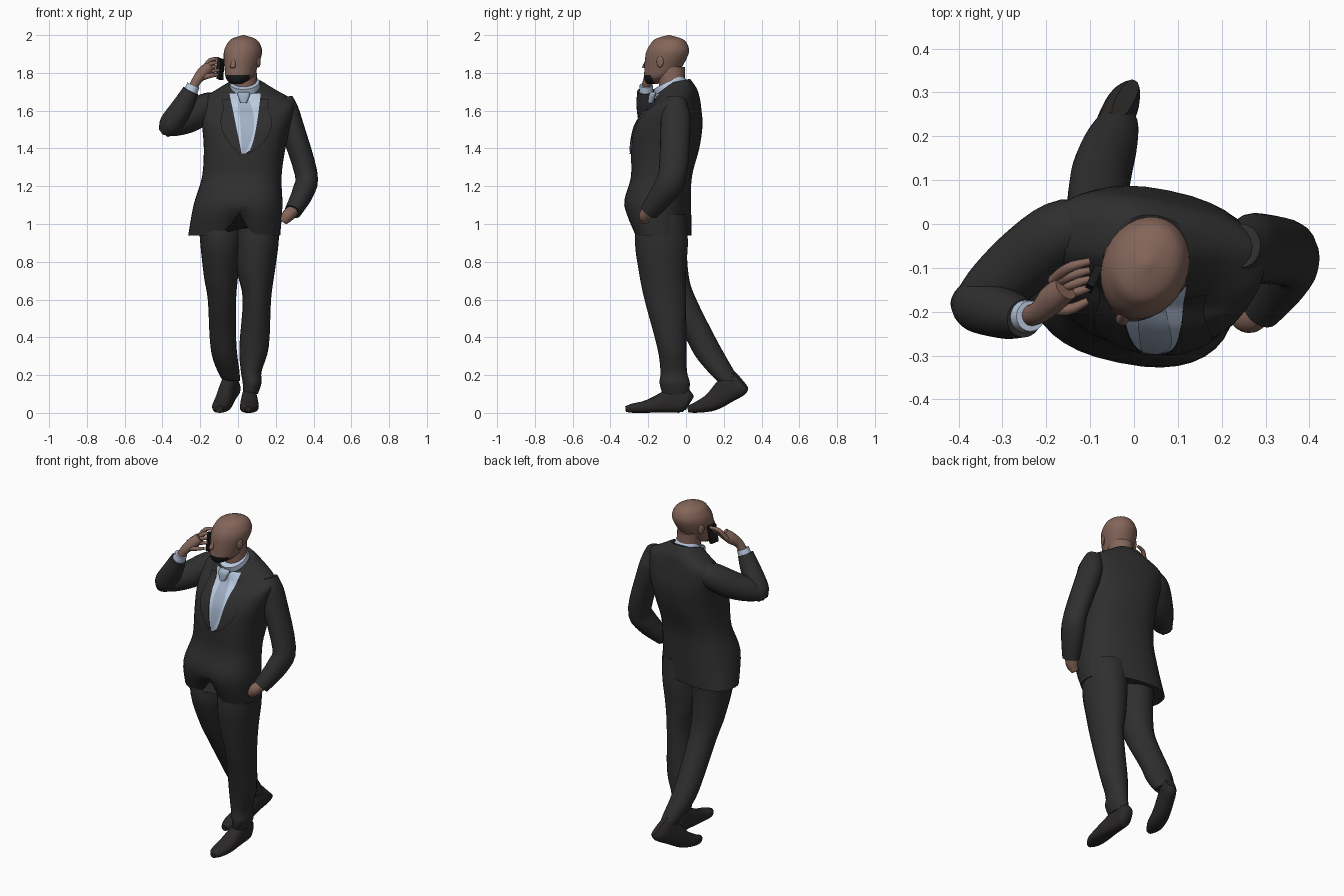
import bpy, bmesh, math
from mathutils import Vector, Matrix
from mathutils.bvhtree import BVHTree

if "Cube" in bpy.data.objects:
    bpy.data.objects.remove(bpy.data.objects["Cube"])


def material(name, red, green, blue):
    mat = bpy.data.materials.new(name)
    mat.use_nodes = True
    mat.diffuse_color = (red, green, blue, 1)
    shader = mat.node_tree.nodes["Principled BSDF"]
    shader.inputs["Base Color"].default_value = mat.diffuse_color
    shader.inputs["Roughness"].default_value = 0.8
    return mat


SUIT = material("charcoal cloth", .028, .028, .028)
SKIN = material("brown skin", .23, .13, .1)
SHIRT = material("pale blue shirt", .5, .6, .76)
TIE = material("grey blue tie", .35, .43, .55)
SHOE = material("dark leather", .024, .022, .021)
BLACK = material("black", .01, .01, .01)

UP, BACK = Vector((0, 0, 1)), Vector((0, 1, 0))
FACE = Vector((-.4, -.9, 0)).normalized()    # direction of the gaze
SIDE = FACE.cross(UP)                        # towards the right ear
HEAD = Vector((.025, -.1, 0))
YAW = math.atan2(-SIDE.y, -SIDE.x)


def finish(name, bm, *mats):
    bmesh.ops.recalc_face_normals(bm, faces=bm.faces)
    mesh = bpy.data.meshes.new(name)
    bm.to_mesh(mesh)
    bm.free()
    for mat in mats:
        mesh.materials.append(mat)
    mesh.shade_smooth()
    mesh.set_sharp_from_angle(angle=math.radians(50))
    obj = bpy.data.objects.new(name, mesh)
    bpy.context.collection.objects.link(obj)
    return obj


def smooth_rows(rows, steps):
    """Catmull-Rom interpolation through rows of numbers."""
    out = []
    last = len(rows) - 1
    for i in range(last):
        near = [rows[max(i - 1, 0)], rows[i], rows[i + 1], rows[min(i + 2, last)]]
        for k in range(steps):
            t = k / steps
            out.append([b + t / 2 * (c - a + t * (2 * a - 5 * b + 4 * c - d + t * (3 * (b - c) + d - a)))
                        for a, b, c, d in zip(*near)])
    return out + [list(rows[last])]


def signed_power(value, power):
    return math.copysign(abs(value) ** power, value)


def loft(name, rows, *mats, ref=None, turn=0, power=2, sides=20, tweak=None):
    """Skin rings (x, y, z, half width[, half depth]); flat rings unless ref is given."""
    rows = smooth_rows([(*row, row[3])[:5] for row in rows], 4)
    bm = bmesh.new()
    rings = []
    for i, (x, y, z, width, depth) in enumerate(rows):
        s = Vector((math.cos(turn), math.sin(turn), 0))
        u = UP.cross(s)
        if ref:
            ahead, behind = rows[min(i + 1, len(rows) - 1)], rows[max(i - 1, 0)]
            along = Vector(ahead[:3]) - Vector(behind[:3])
            s = ref.cross(along).normalized()
            u = along.cross(s).normalized()
        ring = []
        for k in range(sides):
            angle = k * math.tau / sides
            p = (Vector((x, y, z)) + s * width * signed_power(math.cos(angle), 2 / power)
                 + u * depth * signed_power(math.sin(angle), 2 / power))
            if tweak:
                tweak(p)
            p.z = max(p.z, 0)
            ring.append(bm.verts.new(p))
        rings.append(ring)
    for low, high in zip(rings, rings[1:]):
        for k in range(sides):
            n = (k + 1) % sides
            bm.faces.new((low[k], low[n], high[n], high[k]))
    bm.faces.new(rings[0])
    bm.faces.new(rings[-1])
    return finish(name, bm, *mats)


# Jacket, with a cutaway front hem and a neckline that dips at the front
def jacket_shape(p):
    if p.z < 1.1 and p.y < -.18:
        p.z += .75 * math.exp(-(p.x / .05) ** 2) * (1.1 - p.z)
    if p.z > 1.6:
        slope = .75 if p.y < -.07 else .2
        p.z += slope * (p.y + .07) * min(1, (p.z - 1.6) / .14)


jacket = loft("jacket", [
    (-.02, -.12, .94, .245, .14), (0, -.15, 1.1, .235, .17), (.02, -.13, 1.25, .21, .155),
    (.035, -.11, 1.4, .215, .175), (.045, -.09, 1.52, .235, .17), (.05, -.065, 1.61, .25, .135),
    (.05, -.055, 1.66, .24, .115), (.045, -.055, 1.7, .17, .105), (.04, -.07, 1.75, .085, .09)],
    SUIT, turn=-.2, power=2.4, sides=36, tweak=jacket_shape)

chest = BVHTree.FromPolygons([v.co.copy() for v in jacket.data.vertices],
                             [list(f.vertices) for f in jacket.data.polygons])


def right_edge(t):
    """Right side of the jacket opening, from its tip (t = 0) to the neck (t = 1)."""
    return .02 - .065 * t


def left_edge(t):
    return .035 + .085 * t ** .4


def plate(name, mat, left, right, lift, top=1):
    """Thin panel laid over the chest between two edges of the opening."""
    bm = bmesh.new()
    grid, depth, across, down = [], -.17, 8, 16
    for j in range(down, -1, -1):
        t = top * j / down
        z = 1.37 + .32 * t
        line = []
        for k in range(across + 1):
            x = left(t) + (right(t) - left(t)) * k / across
            hit = chest.ray_cast(Vector((x, -1, z)), BACK)[0]
            depth = hit.y if hit and hit.y < -.1 else depth
            line.append(bm.verts.new((x, depth - lift, z)))
        grid.append(line)
    for a, b in zip(grid, grid[1:]):
        for k in range(across):
            bm.faces.new((a[k], a[k + 1], b[k + 1], b[k]))
    return finish(name, bm, mat)


# Shirt front, tie and lapels
def lapel_width(t):
    return .08 * math.sin(math.pi * min(t + .05, .8))


plate("shirt_front", SHIRT, right_edge, left_edge, .005)
plate("tie", TIE, lambda t: .022 - .02 * t, lambda t: .036 + .05 * math.sin(t * 3), .009, top=.9)
plate("right_lapel", SUIT, lambda t: right_edge(t) - lapel_width(t), right_edge, .009, top=.9)
plate("left_lapel", SUIT, left_edge, lambda t: left_edge(t) + lapel_width(t), .009, top=.9)
loft("tie_knot", [(.03, -.19, 1.64, .016, .012), (.03, -.178, 1.685, .033, .018),
                  (.03, -.168, 1.7, .026, .012)], TIE, power=3)

# Trousers: the left leg bears the weight, the right leg trails behind
loft("left_trouser", [
    (.1, -.13, 1.05, .12, .13), (.1, -.13, .9, .115, .14), (.095, -.125, .75, .1, .125),
    (.1, -.11, .6, .075, .11), (.085, -.075, .35, .078), (.07, -.065, .22, .055, .07),
    (.075, -.06, .16, .05, .08), (.065, -.055, .1, .04, .07)], SUIT)
loft("right_trouser", [
    (-.095, -.11, 1.05, .115, .13), (-.09, -.125, .9, .11, .13), (-.09, -.085, .72, .09, .1),
    (-.085, -.035, .6, .075, .09), (-.08, .075, .4, .07, .08), (-.07, .13, .3, .067, .08),
    (-.05, .185, .22, .058, .07), (-.035, .22, .17, .045, .055)], SUIT)

# Shoes
loft("left_shoe", [
    (.055, -.32, .02, .015), (.055, -.28, .025, .04, .025), (.06, -.2, .035, .05, .035),
    (.06, -.05, .07, .04, .07), (.06, 0, .06, .04, .06), (.06, .02, .05, .02, .04)],
    SHOE, ref=UP, power=2.5)
loft("right_shoe", [
    (-.1, .01, .02, .018), (-.095, .06, .03, .043, .03), (-.075, .14, .06, .046, .05),
    (-.05, .215, .12, .042, .07), (-.03, .265, .16, .038, .08), (-.02, .285, .18, .02, .07)],
    SHOE, ref=UP, power=2.5)

# Left sleeve, with the hand tucked in the pocket
loft("left_sleeve", [
    (.245, -.05, 1.665, .045, .05), (.26, -.055, 1.61, .058, .07), (.28, -.055, 1.53, .064, .08),
    (.36, -.07, 1.27, .06, .075), (.345, -.115, 1.17, .058, .07), (.29, -.195, 1.065, .045, .05)],
    SUIT, ref=BACK)
loft("left_hand", [(.3, -.19, 1.08, .03), (.265, -.215, 1.045, .034), (.24, -.22, 1.01, .02)],
     SKIN, ref=BACK)

# Right sleeve, raised to the ear
loft("right_upper_sleeve", [
    (-.1, 0, 1.64, .055), (-.165, -.02, 1.62, .075), (-.25, -.085, 1.565, .077),
    (-.34, -.16, 1.525, .062), (-.4, -.195, 1.5, .03)], SUIT, ref=BACK)
loft("right_forearm_sleeve", [
    (-.395, -.18, 1.48, .03), (-.36, -.185, 1.525, .06), (-.295, -.205, 1.62, .057),
    (-.25, -.215, 1.705, .044)], SUIT, ref=BACK)
loft("right_cuff", [(-.26, -.21, 1.68, .038), (-.236, -.21, 1.735, .035)], SHIRT, ref=BACK)

# Hand, fingers and telephone
loft("right_hand", [(-.24, -.21, 1.72, .024), (-.215, -.2, 1.765, .026),
                    (-.185, -.17, 1.8, .033), (-.155, -.145, 1.83, .03)], SKIN, ref=BACK)
for i in range(4):
    drop = Vector((0, -.02, -.02)) * i
    joints = (Vector((-.185, -.13, 1.81)) + drop / 2, Vector((-.15, -.1, 1.865)) + drop,
              Vector((-.1, -.085, 1.875)) + drop)
    loft("right_finger_%d" % (i + 1), [(*p, r) for p, r in zip(joints, (.013, .012, .008))],
         SKIN, ref=BACK, sides=8)
loft("right_thumb", [(-.2, -.19, 1.77, .015), (-.15, -.195, 1.785, .013), (-.105, -.175, 1.79, .008)],
     SKIN, ref=UP, sides=8)

bm = bmesh.new()
bmesh.ops.create_cube(bm, size=1)
bm.transform(Matrix.Translation((-.093, -.125, 1.82)) @ Matrix.Rotation(YAW, 4, 'Z')
             @ Matrix.Rotation(-.15, 4, 'X') @ Matrix.Diagonal((.018, .05, .11, 1)))
finish("telephone", bm, BLACK)

# Neck and tilted collar
loft("neck", [(.04, -.07, 1.66, .065), (.03, -.08, 1.83, .068, .074)], SKIN)
loft("collar", [(.04, -.055, 1.67, .092, .095), (.035, -.093, 1.75, .078, .088)],
     SHIRT, ref=BACK, sides=24)


def facing(forward, z, *radii):
    """Ring centred forward of the skull's axis."""
    return (*(HEAD + FACE * forward).xy, z, *radii)


# Head, with the beard on the lower front faces
head = loft("head", [
    facing(.085, 1.74, .022), facing(.075, 1.752, .045), facing(.05, 1.775, .068, .078),
    facing(.03, 1.81, .08, .096), facing(0, 1.9, .098, .117), facing(-.01, 1.95, .086, .102),
    facing(-.01, 1.98, .06, .073), facing(-.01, 2, .005)],
    SKIN, BLACK, turn=YAW, sides=28)
for face in head.data.polygons:
    if face.center.z < 1.785 and (face.center - HEAD).dot(FACE) > .06:
        face.material_index = 1

loft("nose", [facing(.122, 1.825, .008), facing(.128, 1.833, .015), facing(.108, 1.885, .006)],
     SKIN, turn=YAW, sides=10)
for name, way in (("right_ear", 1), ("left_ear", -1)):
    bm = bmesh.new()
    bmesh.ops.create_uvsphere(bm, u_segments=12, v_segments=8, radius=1)
    bm.transform(Matrix.Translation(HEAD + SIDE * way * .092 + UP * 1.86)
                 @ Matrix.Rotation(YAW, 4, 'Z') @ Matrix.Diagonal((.009, .02, .032, 1)))
    finish(name, bm, SKIN)
